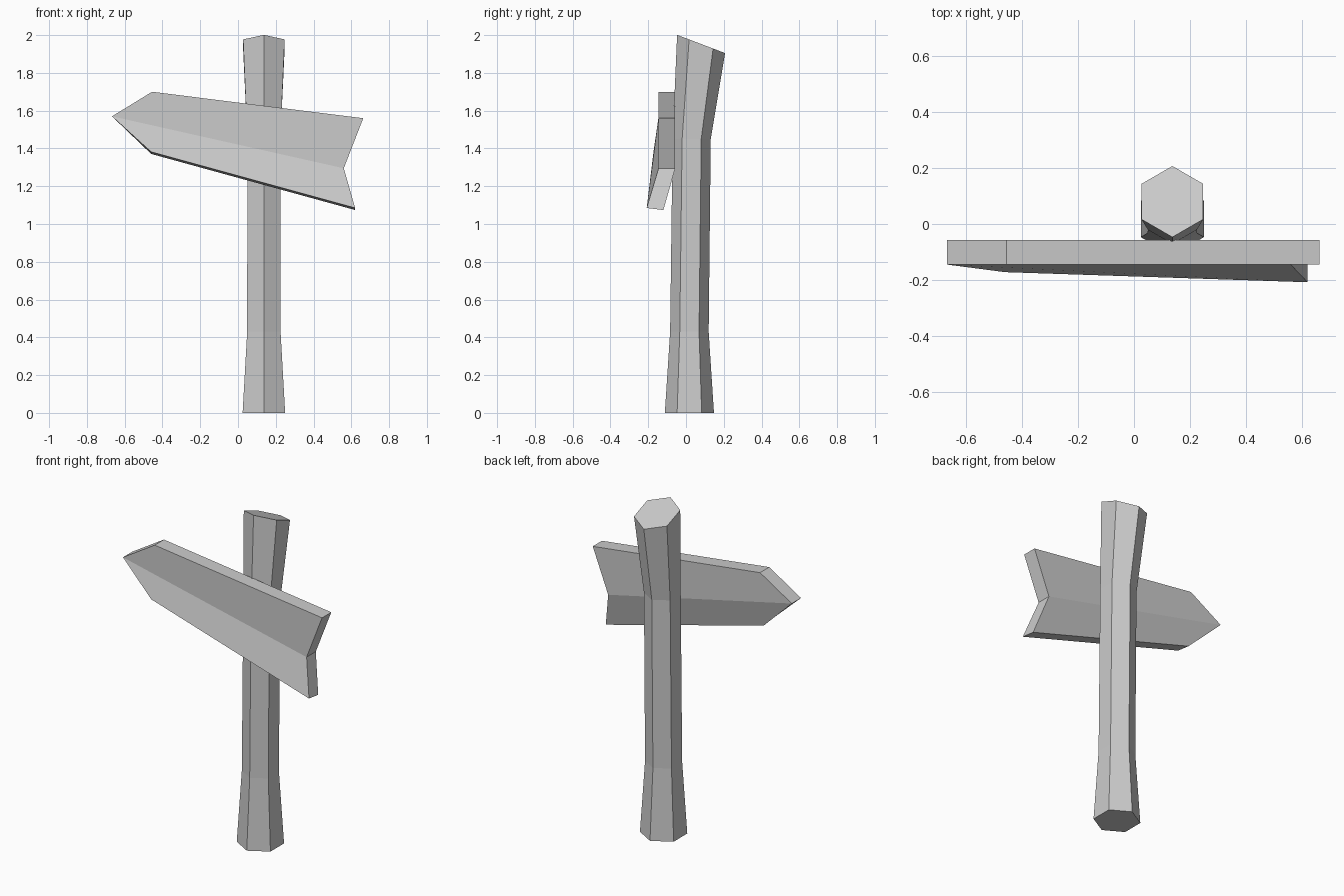
import bpy, bmesh
from math import sin, cos, tau

if "Cube" in bpy.data.objects:
    bpy.data.objects.remove(bpy.data.objects["Cube"], do_unlink=True)

grey = bpy.data.materials.new("plain_grey")
grey.use_nodes = True
colour = (0.6, 0.6, 0.6, 1)
grey.diffuse_color = colour
grey.node_tree.nodes["Principled BSDF"].inputs["Base Color"].default_value = colour


def finish(name, bm):
    bmesh.ops.recalc_face_normals(bm, faces=bm.faces)
    mesh = bpy.data.meshes.new(name)
    bm.to_mesh(mesh)
    bm.free()
    mesh.materials.append(grey)
    obj = bpy.data.objects.new(name, mesh)
    bpy.context.collection.objects.link(obj)


# Six-sided post: each ring is height, centre y, radius and slope of the cut
POST_X, SIDES = 0.137, 6
rings = [(0, 0.018, 0.13, 0), (0.43, 0.018, 0.102, 0),
         (1.45, 0.03, 0.101, 0), (1.953, 0.08, 0.127, -0.38)]
bm = bmesh.new()
loops = []
for z, y, r, slope in rings:
    loops.append([bm.verts.new((POST_X + r * sin(tau * i / SIDES),
                                y + r * cos(tau * i / SIDES),
                                z + slope * r * cos(tau * i / SIDES)))
                  for i in range(SIDES)])
for low, high in zip(loops, loops[1:]):
    for i in range(SIDES):
        j = (i + 1) % SIDES
        bm.faces.new((low[i], low[j], high[j], high[i]))
bm.faces.new(loops[0])
bm.faces.new(loops[-1])
finish("post", bm)

# Arrow board: two planks meeting on a crease from tip to notch, lower one bent forward
tip, notch = (-0.667, -0.145, 1.57), (0.56, -0.145, 1.295)
upper = [(-0.455, -0.145, 1.70), (0.663, -0.145, 1.56)]
lower = [(0.62, -0.208, 1.085), (-0.46, -0.172, 1.382)]
bm = bmesh.new()


def layer(dy, drop):
    t, n = (bm.verts.new((x, y + dy, z)) for x, y, z in (tip, notch))
    u = [bm.verts.new((x, y + dy, z)) for x, y, z in upper]
    b = [bm.verts.new((x, y + dy, z - drop)) for x, y, z in lower]
    bm.faces.new((t, u[0], u[1], n))
    bm.faces.new((t, n, b[0], b[1]))
    return [t, u[0], u[1], n, b[0], b[1]]


front, back = layer(0, 0), layer(0.088, 0.011)
for i in range(len(front)):
    j = (i + 1) % len(front)
    bm.faces.new((front[i], front[j], back[j], back[i]))
finish("arrow_board", bm)
